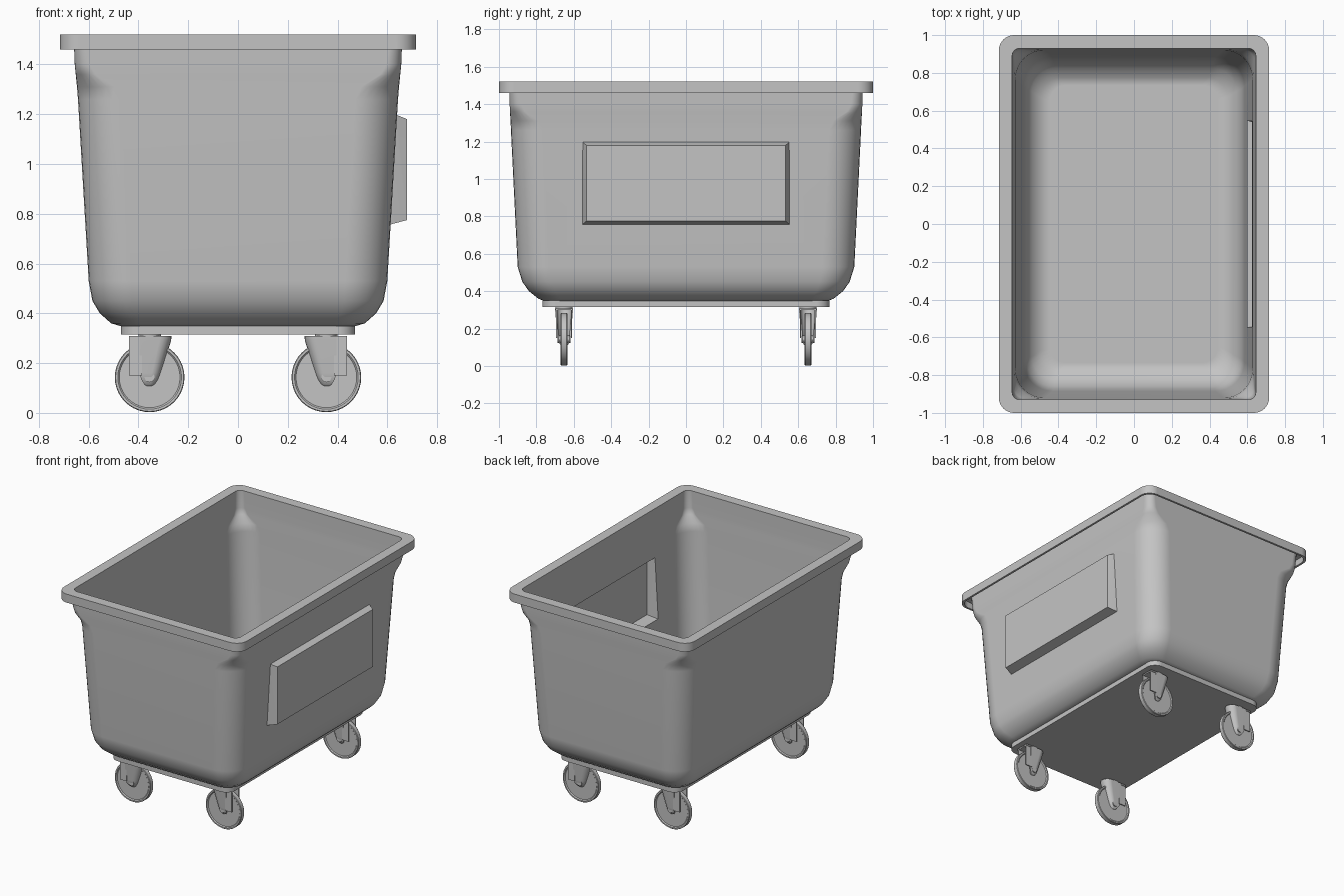
import bpy, bmesh
from math import sin, cos, pi, radians
from mathutils import Vector

if "Cube" in bpy.data.objects:
    bpy.data.objects.remove(bpy.data.objects["Cube"])

grey = bpy.data.materials.new("plain_grey")
grey.use_nodes = True
colour = (0.55, 0.55, 0.55, 1)
grey.diffuse_color = colour
grey.node_tree.nodes["Principled BSDF"].inputs["Base Color"].default_value = colour


def make(name, bm):
    bmesh.ops.recalc_face_normals(bm, faces=bm.faces[:])
    mesh = bpy.data.meshes.new(name)
    bm.to_mesh(mesh)
    bm.free()
    mesh.materials.append(grey)
    obj = bpy.data.objects.new(name, mesh)
    bpy.context.collection.objects.link(obj)
    return obj


def activate(obj):
    bpy.ops.object.select_all(action="DESELECT")
    obj.select_set(True)
    bpy.context.view_layer.objects.active = obj


def smooth(obj, angle=35):
    activate(obj)
    bpy.ops.object.shade_smooth_by_angle(angle=radians(angle))
    mod = obj.modifiers.new("even_normals", "WEIGHTED_NORMAL")
    mod.keep_sharp = True


def loft(name, rings):
    """Skin closed rings of equal length and cap both ends."""
    bm = bmesh.new()
    loops = [[bm.verts.new(p) for p in ring] for ring in rings]
    n = len(loops[0])
    for a, b in zip(loops, loops[1:]):
        for i in range(n):
            j = (i + 1) % n
            bm.faces.new((a[i], a[j], b[j], b[i]))
    bm.faces.new(loops[0])
    bm.faces.new(loops[-1])
    return make(name, bm)


def rounded(z, hx, hy, r, steps=8):
    """Rounded rectangle ring at height z."""
    pts = []
    for q, (sx, sy) in enumerate(((1, 1), (-1, 1), (-1, -1), (1, -1))):
        for k in range(steps + 1):
            a = (q + k / steps) * pi / 2
            pts.append(Vector((sx * (hx - r) + r * cos(a), sy * (hy - r) + r * sin(a), z)))
    return pts


def hull(name, pts):
    bm = bmesh.new()
    for p in pts:
        bm.verts.new(p)
    bmesh.ops.convex_hull(bm, input=bm.verts[:])
    bmesh.ops.dissolve_limit(bm, angle_limit=0.01, verts=bm.verts[:], edges=bm.edges[:])
    return make(name, bm)


def combine(obj, tool, operation):
    mod = obj.modifiers.new("cut", "BOOLEAN")
    mod.operation, mod.object, mod.solver = operation, tool, "EXACT"
    activate(obj)
    bpy.ops.object.modifier_apply(modifier=mod.name)
    bpy.data.objects.remove(tool)


# Tub: outer wall, hollow folded rim, inner wall
wall = [
    (0.345, 0.46, 0.75, 0.10), (0.36, 0.51, 0.79, 0.12), (0.40, 0.555, 0.84, 0.14),
    (0.45, 0.585, 0.875, 0.16), (0.53, 0.60, 0.90, 0.17), (1.26, 0.643, 0.936, 0.17),
    (1.31, 0.647, 0.938, 0.15), (1.36, 0.652, 0.941, 0.08), (1.40, 0.656, 0.943, 0.06),
]
rim = [
    (1.505, 0.66, 0.946, 0.05), (1.505, 0.70, 0.985, 0.07), (1.46, 0.70, 0.985, 0.07),
    (1.46, 0.715, 1.0, 0.08), (1.52, 0.715, 1.0, 0.08), (1.52, 0.645, 0.93, 0.04),
]
t = 0.015
inner = [(z + (t if z < 0.4 else 0.5 * t if z < 0.5 else 0), hx - t, hy - t, r - t)
         for z, hx, hy, r in reversed(wall)]
tub = loft("tub", [rounded(*s) for s in wall + rim + inner])


# Raised side panel, hollow from the inside
def panel(name, inset, deep):
    pts = []
    for sy in (-1, 1):
        y = sy * (0.555 - inset)
        for z, x, zf in ((0.755 + inset, 0.605, 0.775 + inset), (1.2 - inset, 0.63, 1.18 - inset)):
            pts += [(x, y, z), (0.68 - inset, y - sy * 0.022, zf)]
            if deep:
                pts.append((0.5, y, z))
    return hull(name, pts)


combine(tub, panel("panel_block", 0, False), "UNION")
combine(tub, panel("panel_hollow", 0.01, True), "DIFFERENCE")
smooth(tub)

# Base plate under the tub
smooth(loft("base_plate", [rounded(0.315, 0.47, 0.767, 0.07), rounded(0.35, 0.47, 0.767, 0.07)]))


def disc(cx, cy, cz, r, offset, axis):
    pts = []
    for k in range(40):
        u, v = r * cos(k * pi / 20), r * sin(k * pi / 20)
        pts.append((cx + u, cy + offset, cz + v) if axis == "y" else (cx + u, cy + v, cz + offset))
    return pts


def housing(cx, cy, sx, z, back, front, half, thick=0.008):
    """U-shaped fork section, open on the outer side."""
    def arc(h, f):
        bend = [(f - h + h * cos(a), h * sin(a)) for a in (-pi / 2 + k * pi / 10 for k in range(11))]
        return [(back, -h)] + bend + [(back, h)]
    ring = arc(half, front) + arc(half - thick, front - thick)[::-1]
    return [(cx - sx * x, cy + y, z) for x, y in ring]


# Four casters
wheel_profile = [(0.122, 0.012), (0.128, 0.018), (0.137, 0.018), (0.14, 0.014)]
for sx, ns in ((1, "left"), (-1, "right")):
    for sy, ny in ((-1, "front"), (1, "back")):
        tag = f"{ny}_{ns}"
        cx, cy, cz = sx * 0.355, sy * 0.652, 0.143
        rows = [(r, -o) for r, o in wheel_profile] + [(r, o) for r, o in reversed(wheel_profile)]
        smooth(loft("wheel_" + tag, [disc(cx, cy, cz, r, o, "y") for r, o in rows]))
        smooth(loft("axle_" + tag, [disc(cx, cy, cz, 0.02, o, "y") for o in (-0.034, 0.034)]))
        smooth(loft("swivel_" + tag, [disc(cx, cy, 0, 0.045, z, "z") for z in (0.30, 0.318)]))
        # tapered fork ending in a rounded tip at the axle
        fork = [(0.308, -0.04, 0.088, 0.048), (0.29, -0.04, 0.086, 0.047), (0.16, -0.04, 0.045, 0.036),
                (0.135, -0.034, 0.036, 0.033), (0.115, -0.022, 0.024, 0.022), (0.108, -0.012, 0.014, 0.014)]
        smooth(loft("fork_" + tag, [housing(cx, cy, sx, *row) for row in fork]))
        smooth(loft("fork_top_" + tag, [[(cx - sx * x, cy + y, z) for x, y in
               ((-0.08, -0.047), (0.045, -0.047), (0.085, -0.015), (0.085, 0.015), (0.045, 0.047), (-0.08, 0.047))]
               for z in (0.298, 0.308)]))
        # flat flanges on the outer side
        for side in (-1, 1):
            hull(f"flange_{tag}_{'back' if side > 0 else 'front'}",
                 [(cx + sx * x, cy + side * y, z) for x in (0.03, 0.082)
                  for y in (0.036, 0.042) for z in (0.15, 0.308)])
